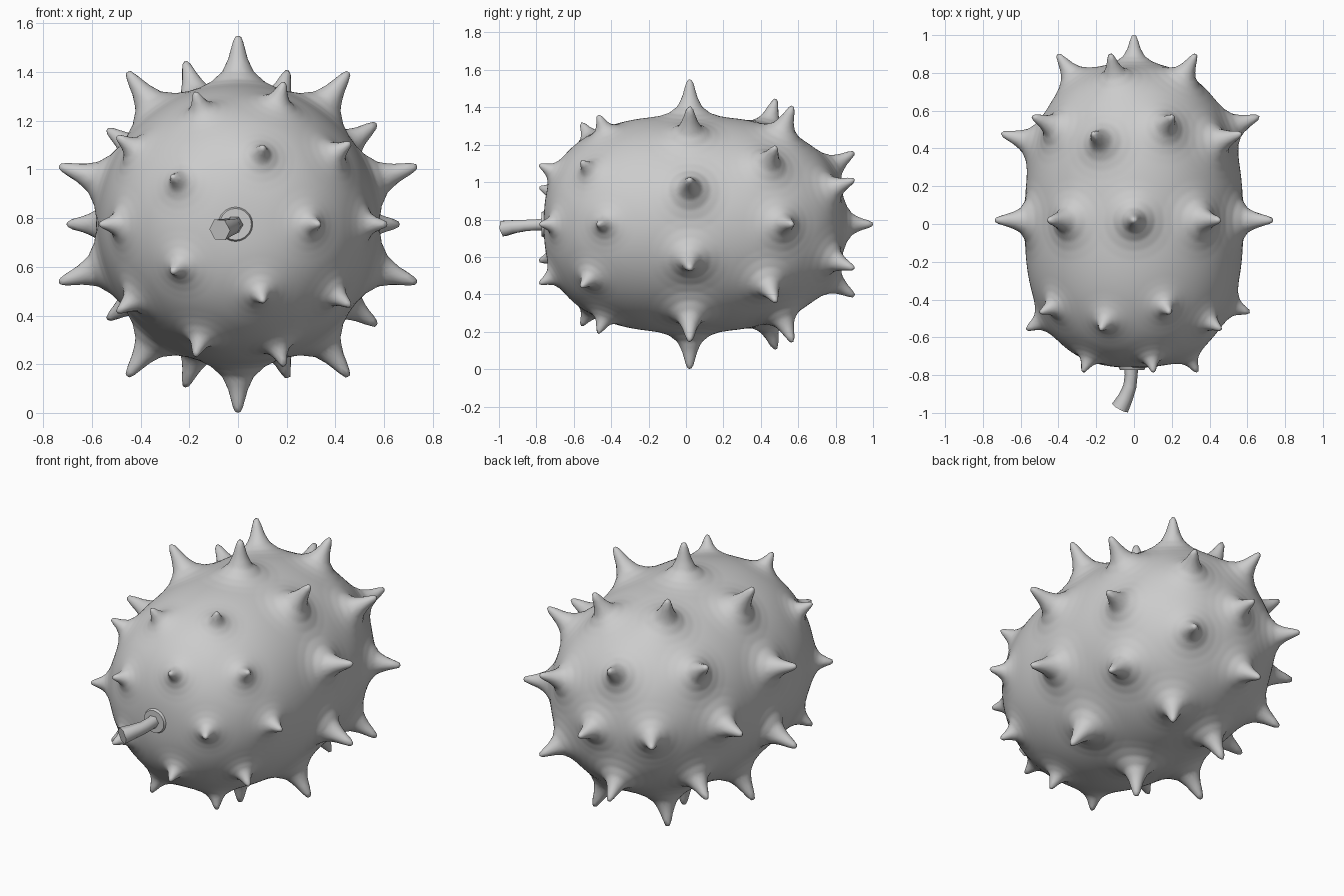
import bpy, bmesh, math
from mathutils import Vector
from mathutils.bvhtree import BVHTree

if "Cube" in bpy.data.objects:
    bpy.data.objects.remove(bpy.data.objects["Cube"])

CZ = 0.775          # height of the fruit's long axis
R, BACK, FRONT, N = 0.578, 0.85, 0.76, 2.5


def on_body(d):
    """Project a direction on to the plump egg-shaped body."""
    a = BACK if d.y > 0 else FRONT
    s = (abs(d.y / a) ** N + (math.hypot(d.x, d.z) / R) ** N) ** (-1 / N)
    return d * s


# spike tips: rings of (count, start angle, [(y, radius) alternating])
rings = [(10, 18, [(0.02, 0.775)]),
         (10, 0, [(0.57, 0.665), (0.48, 0.705)]),
         (10, 0, [(-0.47, 0.615), (-0.56, 0.572)]),
         (5, 36, [(0.90, 0.405)]),
         (5, 0, [(-0.785, 0.335)])]
tips = [Vector((0, 1.0, 0))]
for count, start, spots in rings:
    for i in range(count):
        y, r = spots[i % len(spots)]
        t = math.radians(start + 360 * i / count)
        tips.append(Vector((r * math.cos(t), y, r * math.sin(t))))

# concave horn profile: (distance from axis, share of height)
HORN = [(0, 1), (0.013, 0.975), (0.022, 0.86), (0.04, 0.52), (0.065, 0.26),
        (0.11, 0.09), (0.16, 0.02), (0.21, 0)]


def horn(d):
    for (d0, h0), (d1, h1) in zip(HORN, HORN[1:]):
        if d < d1:
            return h0 + (h1 - h0) * (d - d0) / (d1 - d0)
    return 0


# spiky fruit body
bm = bmesh.new()
bmesh.ops.create_icosphere(bm, subdivisions=7, radius=1)
for v in bm.verts:
    v.co = on_body(Vector((v.co.x * R, v.co.y * 0.8, v.co.z * R)))
tree = BVHTree.FromBMesh(bm)
spikes = []
for tip in tips:
    base = tree.find_nearest(tip)[0]
    axis = tip - base
    width = (axis.length / 0.195) ** 0.5
    spikes.append((base, axis, width))
for v in bm.verts:
    p = v.co.copy()
    for base, axis, width in spikes:
        d = (p - base).length / width
        if d < 0.21:
            v.co += axis * horn(d)
    v.co.z += CZ
mesh = bpy.data.meshes.new("fruit_body")
bm.to_mesh(mesh)
bm.free()
mesh.shade_smooth()
body = bpy.data.objects.new("fruit_body", mesh)
bpy.context.collection.objects.link(body)

# round collar at the stem's foot
bpy.ops.mesh.primitive_cone_add(vertices=20, radius1=0.082, radius2=0.065, depth=0.04,
                                location=(-0.01, -0.752, CZ),
                                rotation=(math.pi / 2, 0, 0))
bpy.context.object.name = "stem_collar"
bpy.ops.object.shade_smooth_by_angle()

# bent stem, faceted and thicker at the cut end
path = [(-0.015, -0.72, 0.775, 0.04), (-0.015, -0.80, 0.772, 0.034),
        (-0.022, -0.86, 0.768, 0.035), (-0.045, -0.92, 0.762, 0.040),
        (-0.075, -0.975, 0.752, 0.048)]
curve = bpy.data.curves.new("stem", 'CURVE')
curve.dimensions = '3D'
curve.bevel_depth = 1
curve.bevel_resolution = 1
curve.use_fill_caps = True
sp = curve.splines.new('POLY')
sp.points.add(len(path) - 1)
for pt, (x, y, z, r) in zip(sp.points, path):
    pt.co = (x, y, z, 1)
    pt.radius = r
stem = bpy.data.objects.new("stem", curve)
bpy.context.collection.objects.link(stem)
